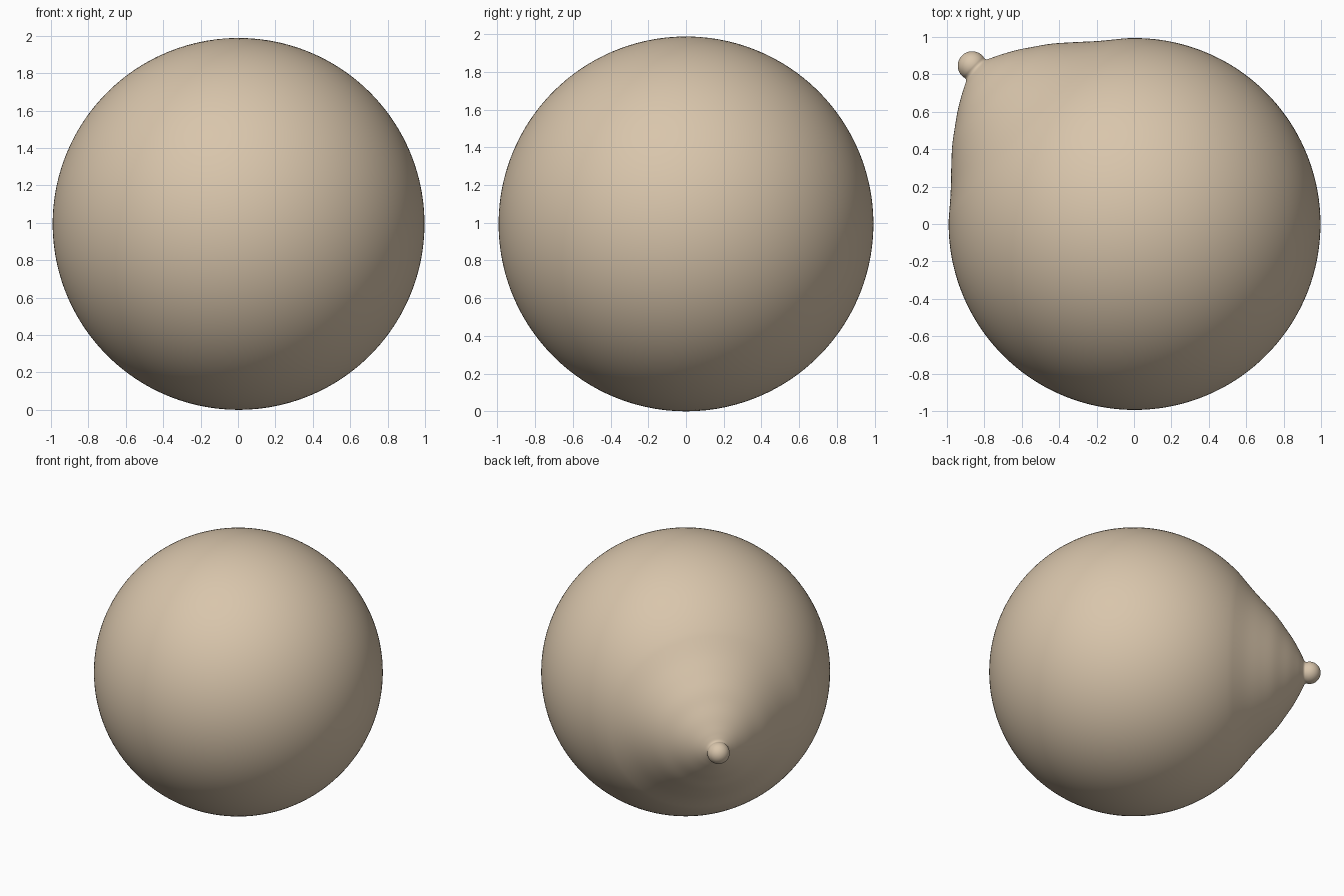
import bpy, bmesh, math
from mathutils import Vector

if "Cube" in bpy.data.objects:
    bpy.data.objects.remove(bpy.data.objects["Cube"])

R = 0.994                                   # ball radius
CENTRE = Vector((0.003, 0.0, R))
TIP_DIR = Vector((-0.87, 0.848, -0.06)).normalized()
SEGMENTS = 160


def smooth_curve(points, steps=5):
    """Catmull-Rom curve through the inner points."""
    out = []
    for p0, p1, p2, p3 in zip(points, points[1:], points[2:], points[3:]):
        for i in range(steps):
            t = i / steps
            out.append(0.5 * (2 * p1 + (p2 - p0) * t
                              + (2 * p0 - 5 * p1 + 4 * p2 - p3) * t * t
                              + (3 * p1 - p0 - 3 * p2 + p3) * t ** 3))
    out.append(points[-2])
    return out


def arc(cx, radius, a0, a1, n):
    """Arc of (axial, radial) points, angles in degrees from the tip axis."""
    return [Vector((cx + radius * math.cos(math.radians(a0 + (a1 - a0) * i / n)),
                    radius * math.sin(math.radians(a0 + (a1 - a0) * i / n))))
            for i in range(n + 1)]


# profile: ball, straight tapering cone, small neck and rounded nub
ball = arc(0, R, 179.5, 43, 90)
nub = arc(1.214, 0.077, 95, 2, 14)
cone = [Vector(p) for p in ((0.82, 0.568), (0.91, 0.471), (0.99, 0.382), (1.05, 0.300),
                            (1.10, 0.228), (1.145, 0.150), (1.167, 0.106),
                            (1.180, 0.081), (1.192, 0.074))]
middle = smooth_curve([ball[-2], ball[-1]] + cone + [nub[0], nub[1]])
profile = ball[:-1] + middle + nub[1:]

# spin the profile about the tip axis
bm = bmesh.new()
rot = TIP_DIR.to_track_quat('Z', 'Y')
rings = []
for t, r in profile:
    ring = []
    for k in range(SEGMENTS):
        a = 2 * math.pi * k / SEGMENTS
        ring.append(bm.verts.new(CENTRE + rot @ Vector((r * math.cos(a), r * math.sin(a), t))))
    rings.append(ring)
for lower, upper in zip(rings, rings[1:]):
    for k in range(SEGMENTS):
        n = (k + 1) % SEGMENTS
        bm.faces.new((lower[k], lower[n], upper[n], upper[k]))
bm.faces.new(rings[0][::-1])
bm.faces.new(rings[-1])
bmesh.ops.recalc_face_normals(bm, faces=bm.faces[:])
for f in bm.faces:
    f.smooth = True

mesh = bpy.data.meshes.new("ball_with_nub")
bm.to_mesh(mesh)
bm.free()
body = bpy.data.objects.new("ball_with_nub", mesh)
bpy.context.collection.objects.link(body)

# single tan colour
tan = bpy.data.materials.new("tan")
tan.diffuse_color = (0.69, 0.56, 0.41, 1.0)
tan.use_nodes = True
tan.node_tree.nodes["Principled BSDF"].inputs["Base Color"].default_value = tan.diffuse_color
mesh.materials.append(tan)
